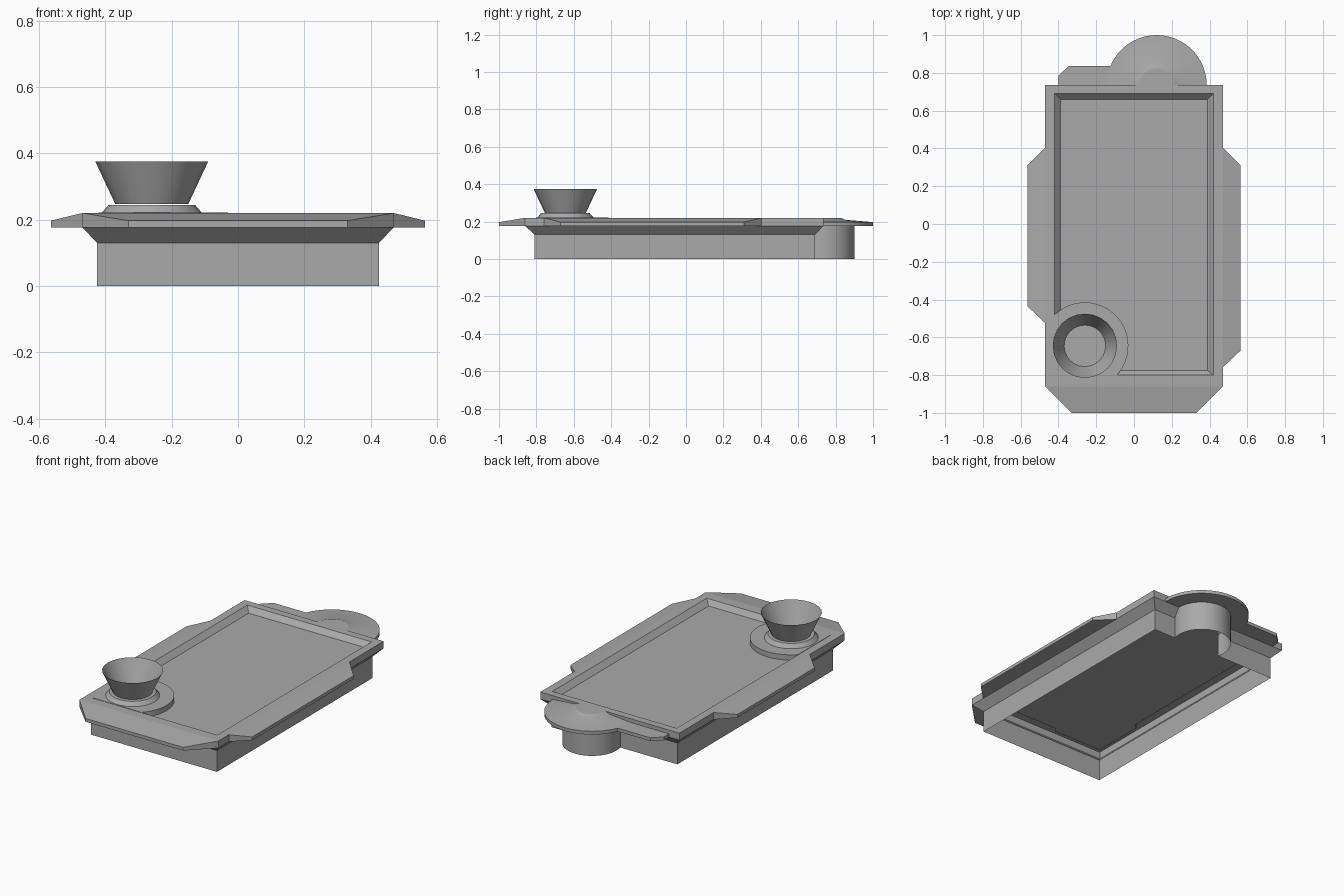
import bpy
import bmesh
from math import radians, cos, sin, atan2

if "Cube" in bpy.data.objects:
    bpy.data.objects.remove(bpy.data.objects["Cube"], do_unlink=True)

GREY = (0.4, 0.4, 0.4, 1)
grey = bpy.data.materials.new("plain grey")
grey.use_nodes = True
grey.diffuse_color = GREY
grey.node_tree.nodes["Principled BSDF"].inputs["Base Color"].default_value = GREY

LOW, EDGE, TOP, FLOOR = 0.177, 0.197, 0.22, 0.19
SIDE, FRONT, BACK = 0.47, -0.86, 0.735


def finish(bm, name, smooth=False):
    bmesh.ops.recalc_face_normals(bm, faces=bm.faces[:])
    mesh = bpy.data.meshes.new(name)
    bm.to_mesh(mesh)
    bm.free()
    mesh.materials.append(grey)
    obj = bpy.data.objects.new(name, mesh)
    bpy.context.collection.objects.link(obj)
    if smooth:
        bpy.ops.object.select_all(action="DESELECT")
        obj.select_set(True)
        bpy.context.view_layer.objects.active = obj
        bpy.ops.object.shade_smooth_by_angle(angle=radians(30))
    return obj


def bridge(bm, a, b, closed=True):
    n = len(a)
    for i in range(n if closed else n - 1):
        j = (i + 1) % n
        bm.faces.new((a[i], a[j], b[j], b[i]))


def slab(name, outline, bottom):
    """Solid from an outline of (x, y, top height) down to a flat bottom."""
    bm = bmesh.new()
    upper = [bm.verts.new(p) for p in outline]
    lower = [bm.verts.new((x, y, bottom)) for x, y, z in outline]
    bridge(bm, upper, lower)
    bm.faces.new(upper)
    bm.faces.new(lower)
    return finish(bm, name)


def lathe(name, centre, profile, start=0, end=360, steps=24, cap=False):
    """Revolve (radius, height) points around a vertical axis."""
    bm = bmesh.new()
    full = end - start == 360
    angles = [radians(start + (end - start) * i / steps)
              for i in range(steps if full else steps + 1)]
    rings = [[bm.verts.new((centre[0] + r * cos(a), centre[1] + r * sin(a), z))
              for a in angles] for r, z in profile]
    for a, b in zip(rings, rings[1:]):
        bridge(bm, a, b, full)
    if cap:
        bm.faces.new(rings[0])
    return finish(bm, name, True)


# Tray body: open-bottomed shell with flared rim and recessed deck
bm = bmesh.new()
loops = []
for w, y0, y1, z in ((0.425, -0.81, 0.69, 0), (0.425, -0.81, 0.69, 0.13),
                     (SIDE, FRONT, BACK, LOW), (SIDE, FRONT, BACK, TOP),
                     (0.42, -0.80, 0.69, TOP), (0.39, -0.775, 0.66, FLOOR)):
    loops.append([bm.verts.new(p) for p in
                  ((-w, y0, z), (w, y0, z), (w, y1, z), (-w, y1, z))])
for a, b in zip(loops, loops[1:]):
    bridge(bm, a, b)
bm.faces.new(loops[-1])
# Opening in the back wall where the round well joins
LEFT, RIGHT = 0.279, -0.039
for x in (LEFT, RIGHT):
    bmesh.ops.bisect_plane(bm, geom=bm.verts[:] + bm.edges[:] + bm.faces[:],
                           plane_co=(x, 0, 0), plane_no=(1, 0, 0))
gap = []
for f in bm.faces:
    c = f.calc_center_median()
    if RIGHT < c.x < LEFT and c.y > 0.68 and c.z < LOW:
        gap.append(f)
bmesh.ops.delete(bm, geom=gap, context="FACES")
finish(bm, "tray_body")

# Sloping flanges on the front and both sides
slab("front_flange", [(-SIDE, FRONT, TOP), (-0.33, -1, EDGE),
                      (0.33, -1, EDGE), (SIDE, FRONT, TOP)], LOW)
for name, s, y0 in (("left_flange", 1, -0.76), ("right_flange", -1, -0.525)):
    slab(name, [(s * SIDE, y0, TOP), (s * 0.564, y0 + 0.09, EDGE),
                (s * 0.564, 0.31, EDGE), (s * SIDE, 0.405, TOP)], LOW)

# Back ledge, half disc and the round well below it
slab("back_ledge", [(-0.40, BACK, EDGE), (-0.40, 0.785, EDGE), (-0.345, 0.837, EDGE),
                    (-0.11, 0.837, EDGE), (-0.11, BACK, EDGE)], LOW)
well = (0.12, BACK)
lathe("back_disc", well, [(0.09, TOP), (0.12, 0.209), (0.265, EDGE),
                          (0.265, LOW), (0.002, LOW)], 0, 180, 32)
lathe("disc_hub", well, [(0.09, TOP), (0.002, TOP)], 0, 180, 32)
lathe("round_well", well, [(0.165, 0), (0.165, LOW)], -16, 196, 32)

# Raised pad filling the front right corner of the deck
cup = (-0.26, -0.645)
R = 0.23
first = atan2(-0.80 - cup[1], 0.167)
last = atan2(0.165, -0.16)
arc = [first + (last - first) * i / 24 for i in range(25)]
slab("cup_pad", [(-0.42, -0.80, TOP + 0.002)]
     + [(cup[0] + R * cos(a), cup[1] + R * sin(a), TOP + 0.002) for a in arc], FLOOR)

# Cup: flared foot and open conical bowl
lathe("cup_foot", cup, [(0.13, 0.245), (0.152, TOP)], cap=True)
lathe("cup_bowl", cup, [(0.11, 0.247), (0.17, 0.375)], cap=True)
